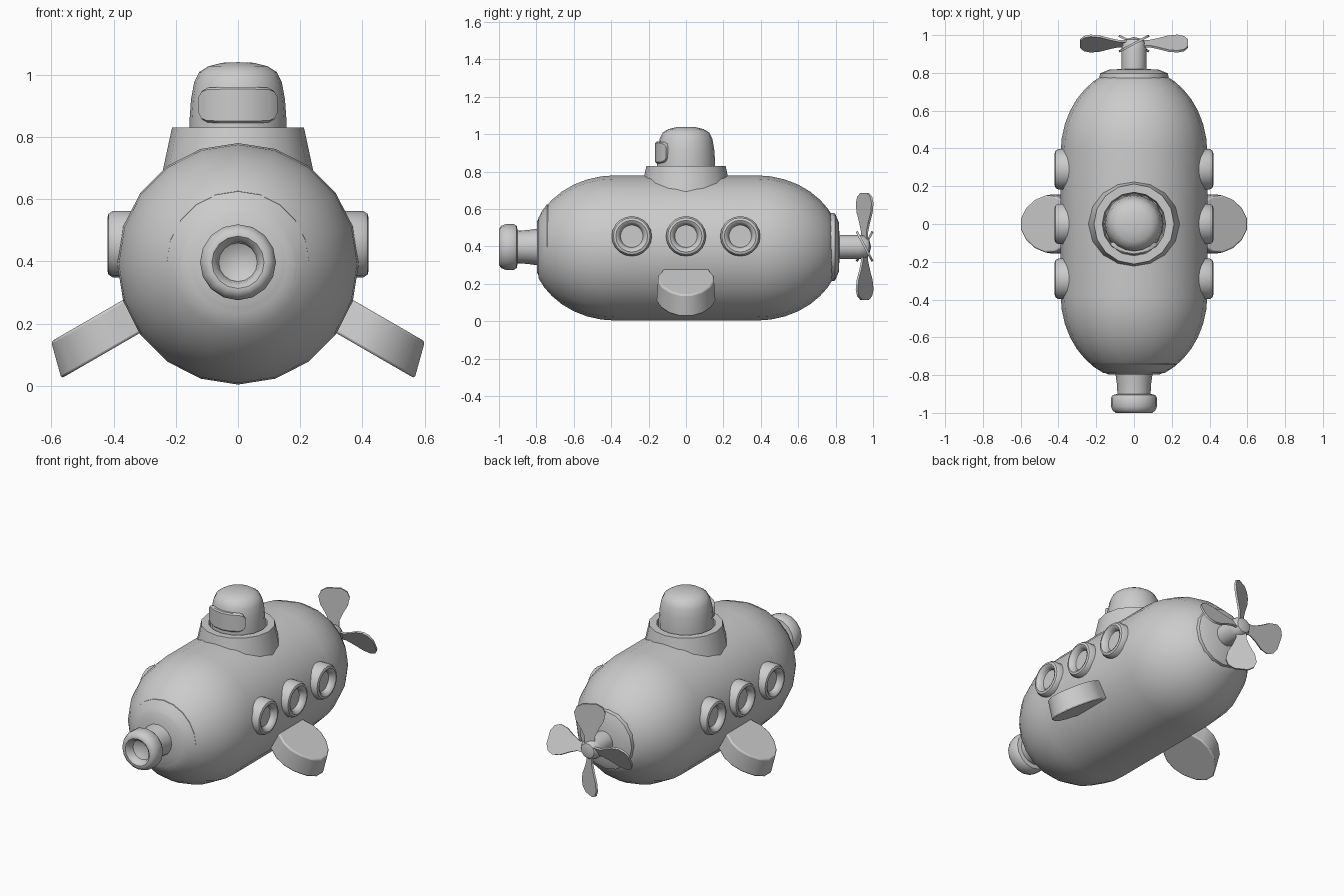
import bpy, bmesh
from math import sin, cos, pi, radians, sqrt
from mathutils import Vector, Matrix

if "Cube" in bpy.data.objects:
    bpy.data.objects.remove(bpy.data.objects["Cube"])


def finish(name, bm, angle=40):
    bmesh.ops.remove_doubles(bm, verts=bm.verts, dist=1e-5)
    bmesh.ops.recalc_face_normals(bm, faces=bm.faces)
    me = bpy.data.meshes.new(name)
    bm.to_mesh(me)
    bm.free()
    ob = bpy.data.objects.new(name, me)
    bpy.context.collection.objects.link(ob)
    bpy.ops.object.select_all(action='DESELECT')
    ob.select_set(True)
    bpy.context.view_layer.objects.active = ob
    bpy.ops.object.shade_smooth_by_angle(angle=radians(angle))
    return ob


def lathe(name, profile, axis, origin, sides=20, angle=40):
    """Revolve (radius, height) points round an axis."""
    rot = Vector(axis).to_track_quat('Z', 'Y')
    bm = bmesh.new()
    rings = []
    for r, h in profile:
        rings.append([bm.verts.new(rot @ Vector((r * cos(2 * pi * i / sides), r * sin(2 * pi * i / sides), h))
                                   + Vector(origin)) for i in range(sides)])
    for a, b in zip(rings, rings[1:]):
        for i in range(sides):
            j = (i + 1) % sides
            bm.faces.new((a[i], a[j], b[j], b[i]))
    return finish(name, bm, angle)


def bridge(bm, a, b):
    """Closed slab between two matching outlines."""
    va, vb = [bm.verts.new(p) for p in a], [bm.verts.new(p) for p in b]
    bm.faces.new(va)
    bm.faces.new(vb[::-1])
    for i in range(len(va)):
        j = (i + 1) % len(va)
        bm.faces.new((va[i], vb[i], vb[j], va[j]))


Y = (0, 1, 0)
MID = (0, 0, 0.397)

# Hull: cylinder with elliptical ends
half = [(0.388 * sqrt(1 - t * t), 0.38 + 0.45 * t) for t in (0, .16, .33, .49, .63, .75, .84, .91)]
hull = [(0, -half[-1][1])] + [(r, -h) for r, h in reversed(half)] + half + [(0, half[-1][1])]
lathe("hull", hull, Y, (0, 0, 0.392))

# Nose collar and hollow nozzle
lathe("nose_collar", [(0, -.6), (.235, -.69), (.228, -.743), (.19, -.772), (.135, -.797), (0, -.797)], Y, MID, 20)
lathe("nose_nozzle", [(.1, -.78), (.09, -.85), (.088, -.9), (.112, -.905), (.122, -.92), (.122, -.965),
                      (.113, -.988), (.096, -1), (.084, -1), (.068, -.985), (.062, -.955), (0, -.92)], Y, MID, 16)

# Stern collar and propeller shaft
lathe("stern_collar", [(0, .65), (.185, .755), (.18, .797), (.13, .818), (0, .822)], Y, MID, 16)
lathe("propeller_shaft", [(.065, .8), (.065, .93), (.06, .955), (.045, .978), (0, .99)], Y, MID, 16)

# Four pitched propeller blades
bm = bmesh.new()
side = [(.02, .03), (.08, .03), (.13, .052), (.18, .08), (.23, .09), (.265, .075), (.285, .04)]
outline = [(w, s) for s, w in side] + [(-w, s) for s, w in reversed(side)]
pitch = radians(28)
for k in range(4):
    turn = Matrix.Rotation(k * pi / 2, 3, 'Y')
    faces = []
    for off in (-.006, .006):
        faces.append([turn @ Vector((c * cos(pitch) - off * sin(pitch),
                                     c * sin(pitch) + off * cos(pitch), s)) + Vector((0, .955, .4))
                      for c, s in outline])
    bridge(bm, *faces)
finish("propeller_blades", bm)

# Conning tower: flared base with recess, then domed cabin
lathe("tower_base", [(.255, .62), (.24, .7), (.212, .83), (.168, .83), (.16, .775), (0, .775)],
      (0, 0, 1), (0, 0, 0), 16)
lathe("tower_dome", [(.156, .76), (.156, .85), (.151, .92), (.141, .975), (.125, 1.008), (.095, 1.027),
                     (.05, 1.038), (0, 1.04)], (0, 0, 1), (0, 0, 0), 20)

# Curved front window on the dome
bm = bmesh.new()
cols = [(-50, .03), (-46, .047), (-38, .056), (-20, .058), (0, .058), (20, .058), (38, .056), (46, .047), (50, .03)]
grid = []
for a, h in cols:
    s, c = sin(radians(a)), -cos(radians(a))
    grid.append([bm.verts.new((r * s, r * c, .902 + z))
                 for r, z in ((.12, -h), (.158, -h), (.165, -h * .88), (.165, h * .88), (.158, h), (.12, h))])
for a, b in zip(grid, grid[1:]):
    for i in range(6):
        j = (i + 1) % 6
        bm.faces.new((a[i], a[j], b[j], b[i]))
bm.faces.new(grid[0])
bm.faces.new(grid[-1][::-1])
finish("tower_window", bm)

# Portholes and side fins on both flanks
ring = [(.107, .3), (.107, .402), (.098, .416), (.085, .42), (.073, .414), (.064, .398), (.06, .385), (0, .385)]
fin = [(0, .12), (.09, .125), (.14, .148), (.2, .15), (.26, .128), (.315, .085), (.347, .03)]
for sx, label in ((1, "right"), (-1, "left")):
    for i, y in enumerate((-.29, 0, .29)):
        lathe(f"porthole_{label}_{i + 1}", ring, (sx, 0, 0), (0, y, .455), 20)
    top, low = [], []
    for s, w in fin + [(s, -w) for s, w in reversed(fin)]:
        top.append((sx * (.30 + .866 * s), w, .316 - .5 * s))
        t = s * 1.09
        low.append((sx * (.30 + .866 * t - .06), w * 1.05, .316 - .5 * t - .103))
    bm = bmesh.new()
    bridge(bm, top, low)
    ob = finish(f"side_fin_{label}", bm, 50)
    bev = ob.modifiers.new("soft_edges", 'BEVEL')
    bev.width = 0.008
    bev.segments = 2
    bev.angle_limit = radians(50)
